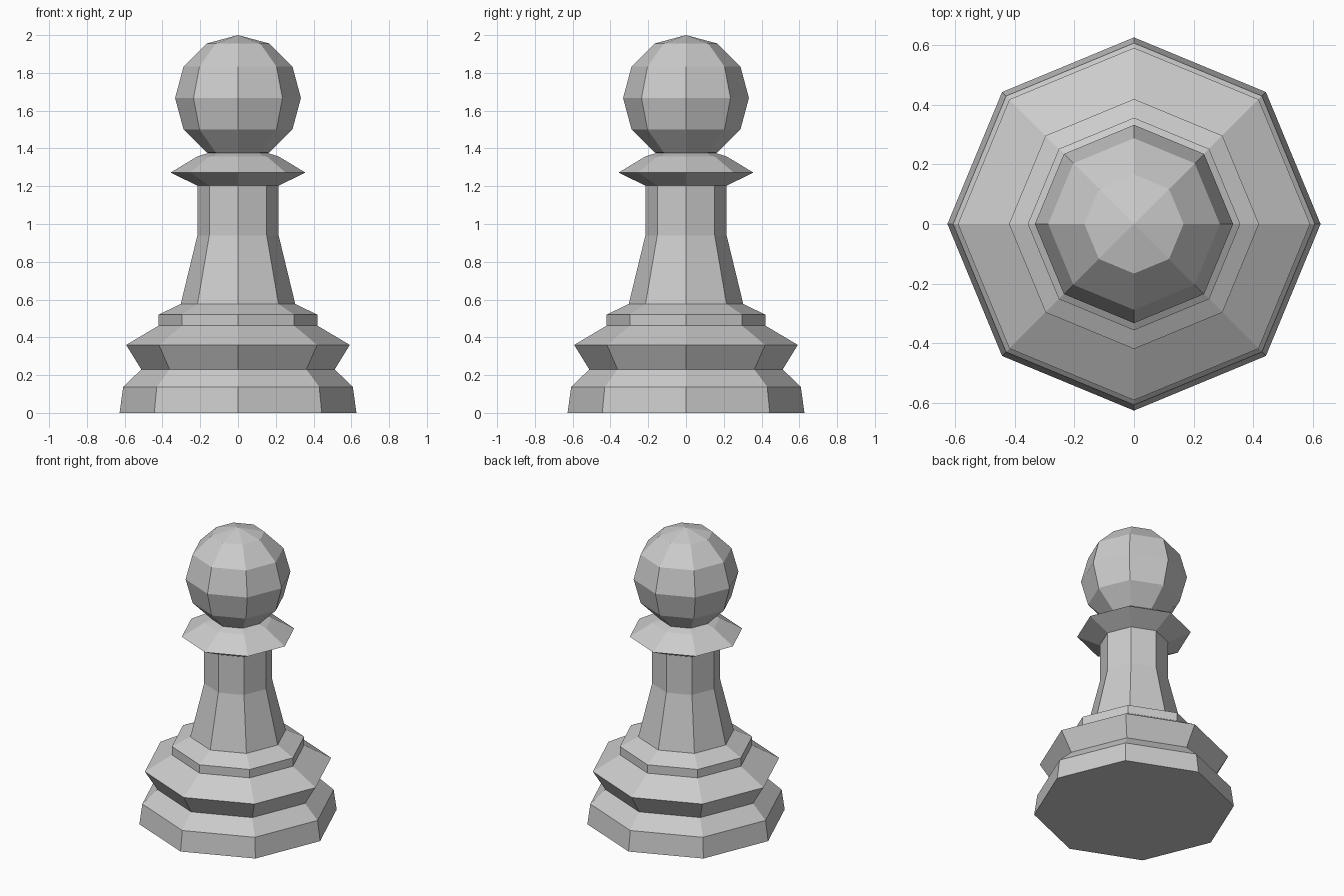
import bpy
import bmesh
import math

SIDES = 8

cube = bpy.data.objects.get("Cube")
if cube:
    bpy.data.objects.remove(cube, do_unlink=True)

# One plain grey for the whole piece
grey = bpy.data.materials.new("light grey")
grey.use_nodes = True
colour = (0.6, 0.6, 0.6, 1.0)
grey.diffuse_color = colour
grey.node_tree.nodes["Principled BSDF"].inputs["Base Color"].default_value = colour


def finish(name, bm):
    """Turn a bmesh into a flat-shaded, coloured object."""
    bmesh.ops.recalc_face_normals(bm, faces=bm.faces)
    mesh = bpy.data.meshes.new(name)
    bm.to_mesh(mesh)
    bm.free()
    mesh.materials.append(grey)
    obj = bpy.data.objects.new(name, mesh)
    bpy.context.collection.objects.link(obj)
    return obj


def lathe(name, profile):
    """Eight-sided turned solid from (radius, height) points, capped at both ends."""
    bm = bmesh.new()
    rings = []
    for r, z in profile:
        angles = [math.tau * i / SIDES for i in range(SIDES)]
        rings.append([bm.verts.new((r * math.cos(a), r * math.sin(a), z)) for a in angles])
    for low, high in zip(rings, rings[1:]):
        for i in range(SIDES):
            j = (i + 1) % SIDES
            bm.faces.new((low[i], low[j], high[j], high[i]))
    bm.faces.new(rings[0][::-1])
    bm.faces.new(rings[-1])
    return finish(name, bm)


# Stepped foot, waisted stem and flared collar in one turned piece
lathe("turned_body", [
    (0.627, 0), (0.608, 0.138),        # foot
    (0.512, 0.23), (0.592, 0.36),      # groove and rim
    (0.42, 0.462), (0.42, 0.52),       # upper step
    (0.303, 0.577), (0.215, 0.94),     # tapering stem
    (0.215, 1.203), (0.357, 1.272),    # collar underside
    (0.215, 1.358), (0.16, 1.375),     # collar top
])

# Faceted ball head
bm = bmesh.new()
bmesh.ops.create_uvsphere(bm, u_segments=SIDES, v_segments=6, radius=0.333)
bmesh.ops.translate(bm, verts=bm.verts, vec=(0, 0, 1.667))
finish("ball_head", bm)
